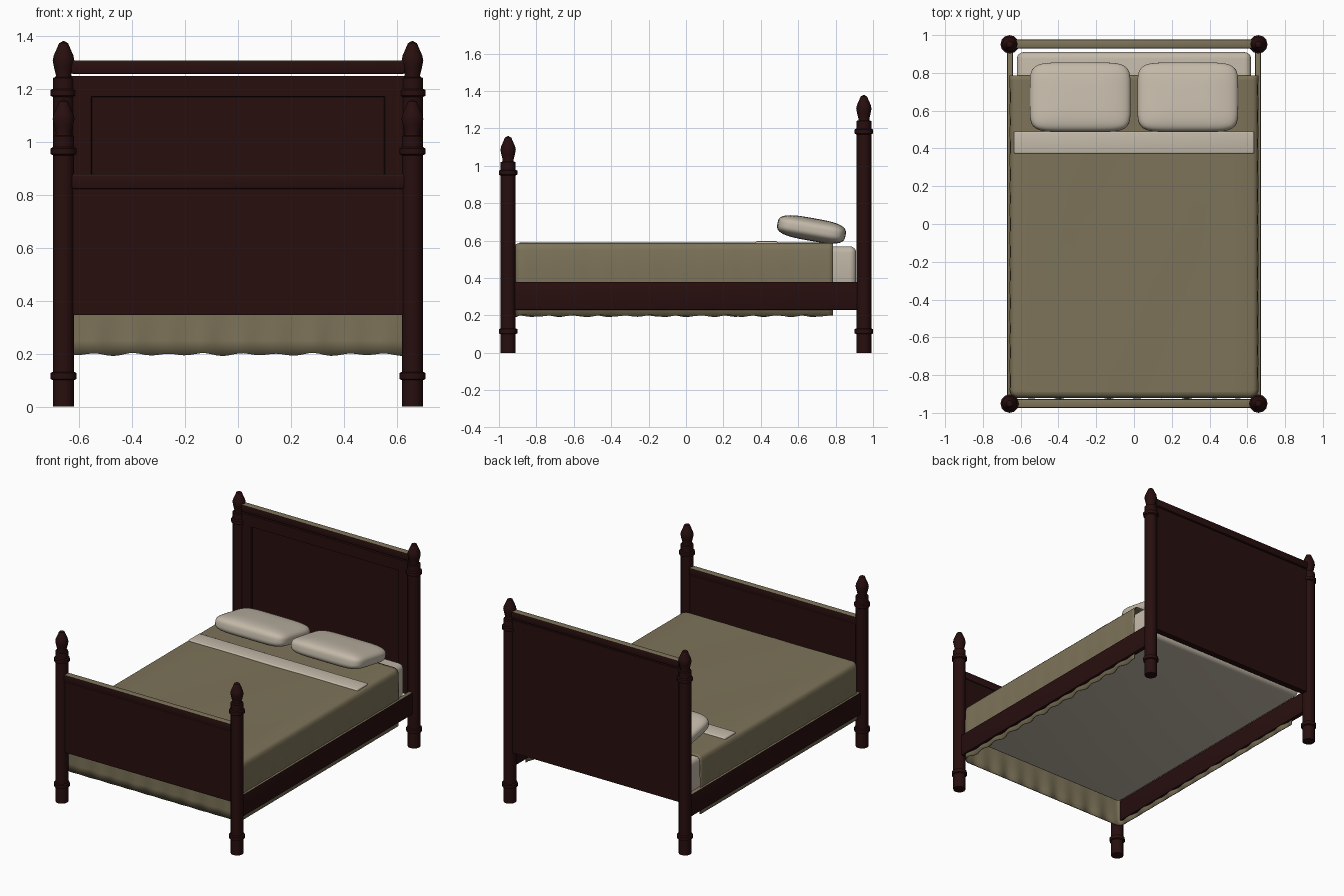
import bpy, bmesh, math
from mathutils import Vector, Matrix

if "Cube" in bpy.data.objects:
    bpy.data.objects.remove(bpy.data.objects["Cube"])


def material(name, rgb):
    m = bpy.data.materials.new(name)
    m.diffuse_color = (*rgb, 1)
    m.use_nodes = True
    m.node_tree.nodes["Principled BSDF"].inputs["Base Color"].default_value = m.diffuse_color
    return m


WOOD = material("dark_mahogany", (0.021, 0.0045, 0.0045))
OLIVE = material("olive_cloth", (0.205, 0.172, 0.100))
CREAM = material("cream_linen", (0.546, 0.485, 0.395))


def finish(name, bm, mats, angle=35):
    bmesh.ops.recalc_face_normals(bm, faces=bm.faces)
    me = bpy.data.meshes.new(name)
    bm.to_mesh(me)
    bm.free()
    for m in mats:
        me.materials.append(m)
    ob = bpy.data.objects.new(name, me)
    bpy.context.collection.objects.link(ob)
    bpy.ops.object.select_all(action='DESELECT')
    ob.select_set(True)
    bpy.context.view_layer.objects.active = ob
    bpy.ops.object.shade_smooth_by_angle(angle=math.radians(angle))
    return ob


def box_bm(x0, x1, y0, y1, z0, z1, bevel=0, seg=2):
    bm = bmesh.new()
    bmesh.ops.create_cube(bm, size=1)
    for v in bm.verts:
        v.co = Vector(((x0 + x1) / 2 + v.co.x * (x1 - x0),
                       (y0 + y1) / 2 + v.co.y * (y1 - y0),
                       (z0 + z1) / 2 + v.co.z * (z1 - z0)))
    if bevel:
        bmesh.ops.bevel(bm, geom=bm.edges[:], offset=bevel, segments=seg,
                        profile=0.5, affect='EDGES')
    return bm


def rail(name, *dims, bevel=0.006):
    # wooden rail whose upward faces carry an olive cap
    bm = box_bm(*dims, bevel=bevel)
    bm.normal_update()
    for f in bm.faces:
        f.material_index = 1 if f.normal.z > 0.8 else 0
    return finish(name, bm, [WOOD, OLIVE])


# turned posts with collars and bud finials
def post(name, x, y, h):
    prof = [(0, 0), (0.04, 0), (0.04, 0.1), (0.049, 0.104), (0.049, 0.127),
            (0.04, 0.131), (0.04, h - 0.072), (0.049, h - 0.067),
            (0.049, h - 0.046), (0.04, h - 0.041), (0.04, h), (0.030, h + 0.003),
            (0.029, h + 0.012), (0.036, h + 0.04), (0.041, h + 0.065),
            (0.037, h + 0.085), (0.025, h + 0.112), (0.017, h + 0.131), (0, h + 0.14)]
    bm = bmesh.new()
    vs = [bm.verts.new((r, 0, z)) for r, z in prof]
    es = [bm.edges.new(p) for p in zip(vs, vs[1:])]
    bmesh.ops.spin(bm, geom=vs + es, cent=(0, 0, 0), axis=(0, 0, 1),
                   angle=math.tau, steps=12, use_duplicate=False)
    bmesh.ops.remove_doubles(bm, verts=bm.verts[:], dist=1e-4)
    bmesh.ops.translate(bm, verts=bm.verts[:], vec=(x, y, 0))
    finish(name, bm, [WOOD])


for side, s in (("left", -1), ("right", 1)):
    post(side + "_head_post", s * 0.658, 0.951, 1.24)
    post(side + "_foot_post", s * 0.658, -0.951, 1.02)
    # side rails
    xa, xb = sorted((s * 0.641, s * 0.672))
    rail(side + "_side_rail", xa, xb, -0.93, 0.93, 0.23, 0.38)


# headboard with recessed panel
bm = box_bm(-0.63, 0.63, 0.932, 0.972, 0.345, 1.247)
bm.normal_update()
front = [f for f in bm.faces if f.normal.y < -0.9]
bmesh.ops.inset_region(bm, faces=front, thickness=0.108)
bmesh.ops.inset_region(bm, faces=front, thickness=0.004, depth=-0.01)
finish("headboard_panel", bm, [WOOD])
rail("headboard_top_rail", -0.63, 0.63, 0.929, 0.977, 1.254, 1.305, bevel=0.009)

# footboard
finish("footboard_panel", box_bm(-0.63, 0.63, -0.968, -0.934, 0.345, 0.822), [WOOD])
rail("footboard_top_rail", -0.63, 0.63, -0.975, -0.927, 0.82, 0.875, bevel=0.009)

# mattress
finish("mattress", box_bm(-0.62, 0.62, -0.89, 0.91, 0.34, 0.57, 0.035, 4), [CREAM])


# blanket: U-shaped drape with a wavy hem and a closed top
def drape_path():
    hx, yb, yf, r = 0.659, 0.785, -0.922, 0.045
    pts = []
    n = 70
    for i in range(n):
        pts.append((-hx, yb + (yf + r - yb) * i / n, -1, 0))
    for i in range(6):
        a = math.pi + math.pi / 2 * i / 6
        pts.append((-hx + r + r * math.cos(a), yf + r + r * math.sin(a),
                    math.cos(a), math.sin(a)))
    m = 60
    half = [(-(hx - r) * (1 - 2 * i / m), yf, 0, -1) for i in range(m + 1)]
    right = [(-x, y, -nx, ny) for x, y, nx, ny in reversed(pts)]
    return pts + half + right


path = drape_path()
levels = [(0.197, 0, 1.0), (0.25, 0, 0.8), (0.30, 0, 0.5), (0.36, 0, 0.2),
          (0.45, 0, 0.1), (0.55, 0.001, 0.1), (0.572, 0.006, 0),
          (0.583, 0.016, 0), (0.588, 0.032, 0)]
bm = bmesh.new()
rings = []
for z, inset, w in levels:
    ring, d, last = [], 0, path[0]
    for p in path:
        d += math.hypot(p[0] - last[0], p[1] - last[1])
        last = p
        wave = math.sin(d * 46) * 0.7 + math.sin(d * 29 + 1) * 0.3
        o = w * (wave * 0.008 - 0.003) - inset
        dz = 0.006 * wave if z < 0.2 else 0
        ring.append(bm.verts.new((p[0] + p[2] * o, p[1] + p[3] * o, z + dz)))
    rings.append(ring)
for a, b in zip(rings, rings[1:]):
    for i in range(len(path) - 1):
        bm.faces.new((a[i], a[i + 1], b[i + 1], b[i]))
# top strips join matching left and right points, with soft wrinkles
top, n, cols = rings[-1], len(path), 12
rows = []
for i in range(76):
    l, r = top[i], top[n - 1 - i]
    row = [l]
    for j in range(1, cols):
        c = l.co.lerp(r.co, j / cols)
        c.z += 0.002 * math.sin(9 * c.x - 4 * c.y) * math.sin(math.pi * j / cols)
        row.append(bm.verts.new(c))
    rows.append(row + [r])
for a, b in zip(rows, rows[1:]):
    for j in range(cols):
        bm.faces.new((a[j], a[j + 1], b[j + 1], b[j]))
bm.faces.new(rows[-1] + list(reversed(top[76:n - 76])))
blanket = finish("blanket", bm, [OLIVE], 50)
sol = blanket.modifiers.new("thickness", 'SOLIDIFY')
sol.thickness = 0.006
sol.offset = -1

# folded sheet band
finish("folded_sheet", box_bm(-0.635, 0.635, 0.372, 0.49, 0.575, 0.597, 0.008, 3), [CREAM])


# pillows: puffed boxes leaning down towards the headboard
def pillow(name, cx):
    bm = bmesh.new()
    bmesh.ops.create_cube(bm, size=2)
    bmesh.ops.subdivide_edges(bm, edges=bm.edges[:], cuts=15, use_grid_fill=True)
    tilt = Matrix.Rotation(math.radians(-10), 3, 'X')
    for v in bm.verts:
        x, y, z = v.co
        k = (abs(x) ** 6 + abs(y) ** 6) ** (1 / 6)
        k = (k ** 3.2 + abs(z) ** 3.2) ** (-1 / 3.2)
        plan = max(abs(x), abs(y)) / max((abs(x) ** 6 + abs(y) ** 6) ** (1 / 6), 1e-6)
        c = Vector((x * k * 0.267, y * k * 0.185, z * k * 0.061))
        v.co = tilt @ c + Vector((cx, 0.671, 0.660))
    finish(name, bm, [CREAM], 60)


pillow("left_pillow", -0.285)
pillow("right_pillow", 0.285)
